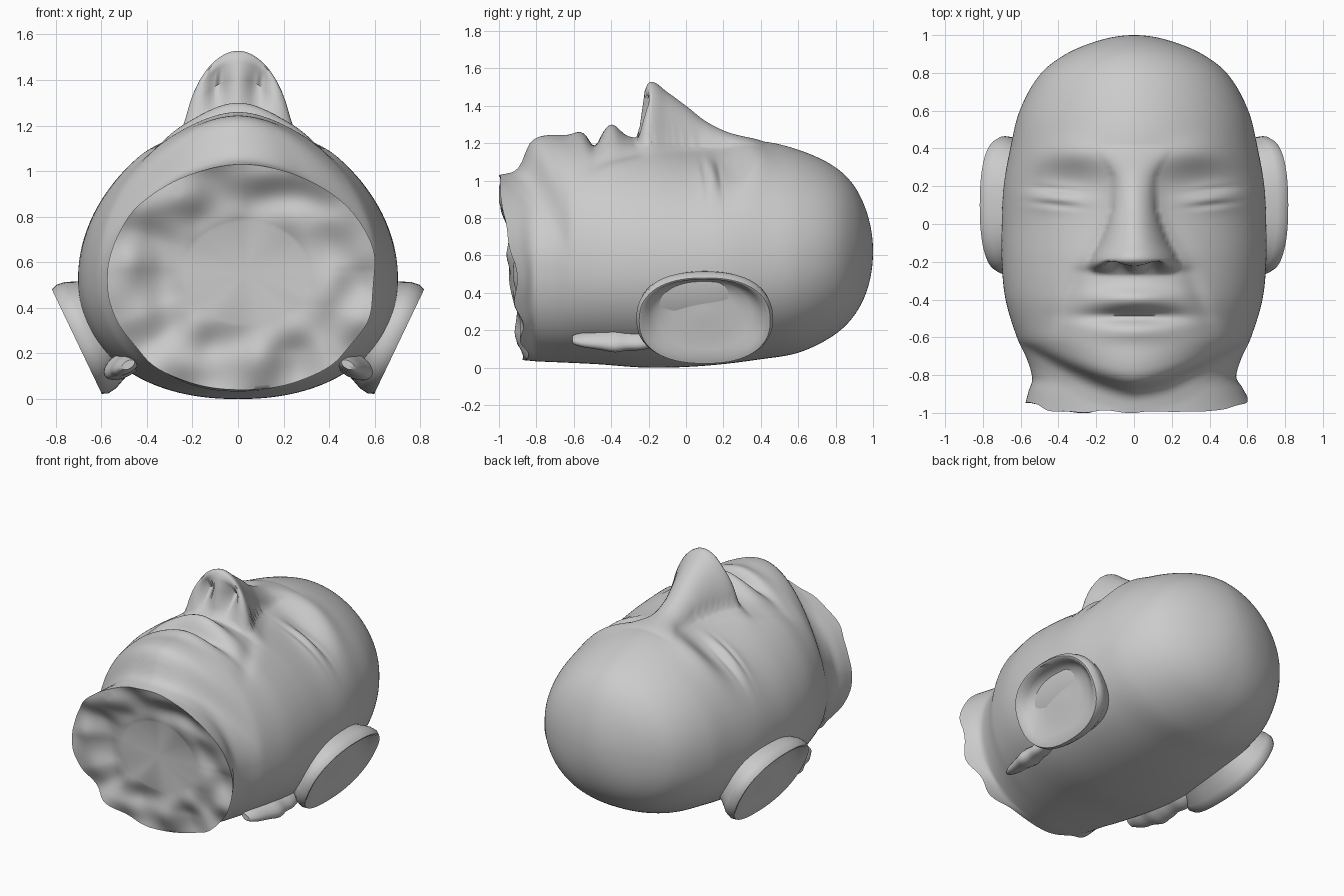
import bpy, bmesh, math
from mathutils import Vector, noise

if "Cube" in bpy.data.objects:
    bpy.data.objects.remove(bpy.data.objects["Cube"])


def loft(name, rings, smooth=60):
    """Skin closed rings into a solid, fanning each end to its middle."""
    bm = bmesh.new()
    vs = [[bm.verts.new(p) for p in r] for r in rings]
    n = len(vs[0])
    for a, b in zip(vs, vs[1:]):
        for i in range(n):
            j = (i + 1) % n
            bm.faces.new((a[i], a[j], b[j], b[i]))
    for ring in (vs[0], vs[-1]):
        mid = bm.verts.new(sum((v.co for v in ring), Vector()) / n)
        for i in range(n):
            bm.faces.new((ring[i], ring[(i + 1) % n], mid))
    bmesh.ops.recalc_face_normals(bm, faces=bm.faces)
    me = bpy.data.meshes.new(name)
    bm.to_mesh(me)
    bm.free()
    ob = bpy.data.objects.new(name, me)
    bpy.context.collection.objects.link(ob)
    bpy.ops.object.select_all(action='DESELECT')
    bpy.context.view_layer.objects.active = ob
    ob.select_set(True)
    bpy.ops.object.shade_smooth_by_angle(angle=math.radians(smooth))
    return ob


def curve(pts, t):
    """Smooth curve through (t, value) points, clamped at the ends."""
    if t <= pts[0][0]:
        return pts[0][1]
    if t >= pts[-1][0]:
        return pts[-1][1]
    k = next(i for i in range(len(pts) - 1) if pts[i + 1][0] >= t)

    def slope(i):
        a, b = pts[max(i - 1, 0)], pts[min(i + 1, len(pts) - 1)]
        return (b[1] - a[1]) / (b[0] - a[0])
    (x0, y0), (x1, y1) = pts[k], pts[k + 1]
    h = x1 - x0
    u = (t - x0) / h
    return ((2*u**3 - 3*u*u + 1) * y0 + (u**3 - 2*u*u + u) * h * slope(k)
            + (3*u*u - 2*u**3) * y1 + (u**3 - u*u) * h * slope(k + 1))


def by_root(pts):
    """Re-key a y table by sqrt(1 - y) so the crown comes out round."""
    return [(math.sqrt(1 - y), v) for y, v in pts]


def bump(x, cx, sx, y, cy, sy):
    return math.exp(-((x - cx) / sx) ** 2 - ((y - cy) / sy) ** 2)


def spow(v, e):
    return math.copysign(abs(v) ** e, v)


# Head outline from crown to neck: half width, face side, back side, widest height
WIDTH = by_root([(1, 0), (.97, .19), (.9, .36), (.8, .49), (.6, .605), (.4, .655), (.2, .69), (0, .7),
                 (-.2, .7), (-.4, .68), (-.6, .62), (-.72, .565), (-.82, .54), (-.9, .565), (-.97, .585)])
FACE = by_root([(1, .62), (.97, .82), (.9, .97), (.8, 1.07), (.6, 1.165), (.4, 1.21), (.2, 1.2),
                (0, 1.19), (-.2, 1.22), (-.4, 1.24), (-.6, 1.24), (-.76, 1.24), (-.83, 1.2),
                (-.87, 1.09), (-.9, 1.05), (-.97, 1.03)])
BACK = by_root([(1, .62), (.97, .42), (.9, .28), (.8, .18), (.6, .08), (.4, .045), (.1, .01),
                (-.2, 0), (-.5, .02), (-.97, .04)])
WIDEST = by_root([(1, .62), (.8, .6), (.4, .54), (0, .53), (-.5, .54), (-.97, .56)])
# Nose height and half width along y
NOSE = [(-.275, 0), (-.255, .03), (-.225, .24), (-.19, .31), (-.1, .27), (0, .21), (.1, .13),
        (.2, .07), (.3, .03), (.42, 0)]
NOSE_W = [(-.27, .22), (-.2, .235), (-.1, .185), (0, .145), (.1, .12), (.25, .12), (.4, .2)]


def face_relief(x, y):
    a = abs(x)
    # nose with soft shoulders
    t = a / curve(NOSE_W, y)
    h = max(curve(NOSE, y), 0)
    d = h * max(.1 * math.exp(-(max(t - .95, 0) / .3) ** 2), max(0, 1 - t * t) ** .55)
    # sockets under arched brows, eyelids, lid slits
    d -= .05 * bump(a, .33, .19, y, .2, .13)
    d += .025 * bump(a, .34, .2, y, .37 - .8 * (a - .34) ** 2, .08)
    d += .035 * bump(a, .4, .15, y, .13, .06)
    for off, depth in ((.09, .018), (.17, .014)):
        d -= depth * bump(a, .42, .12, y, off + .1 * (a - .3), .018)
    # lips, mouth crease, folds beside the mouth
    d += .06 * bump(x, 0, .22, y, -.395, .055)
    d -= .06 * bump(x, 0, .24, y, -.49, .035)
    d += .02 * bump(x, 0, .22, y, -.57, .05)
    d -= .018 * bump(a, .33 - .4 * (y + .35), .05, y, -.38, .15)
    return d


SEG, ROWS = 240, 220
rings = []
s_end = math.sqrt(1.97)
for r in range(ROWS):
    s = .012 + (s_end - .012) * r / (ROWS - 1)
    y = 1 - s * s
    w, back, zc = curve(WIDTH, s), curve(BACK, s), curve(WIDEST, s)
    jaw = .24 * min(1, max(0, (-.35 - y) / .3))
    ring = []
    for i in range(SEG):
        th = 2 * math.pi * i / SEG
        c, sn = math.cos(th), math.sin(th)
        ex, ez = (1.1, 1.0) if sn > 0 else (2 / 2.2, 2 / 2.2)
        x = w * spow(c, ex)
        # jaw line sweeps back towards the ears
        top = curve(FACE, math.sqrt(s * s + jaw * c * c)) if sn > 0 else 0
        z = zc + (top - zc if sn > 0 else zc - back) * spow(sn, ez)
        yy = y
        if sn > 0:
            z += face_relief(x, y) * min(1, sn * 1.6)
        # nostrils pushed up into the underside of the nose
        if -.28 < y < -.19 and z > 1.24:
            yy += .1 * bump(abs(x), .085, .05, z, 1.36, .07)
        # ragged neck end, shorter at the nape
        if y < -.8:
            k = (y + .8) / -.17
            x += .02 * k
            reach = .75 + .4 * sn
            rough = noise.noise(Vector((c * 2.5, sn * 2.5, 4)))
            yy = -.8 - .17 * k * (reach + .3 * rough)
            x *= 1 + .04 * k * rough
        ring.append((x, max(yy, -1), z))
    rings.append(ring)

# Broken neck face, sinking to a flat middle
rim = rings[-1]
for k in range(1, 17):
    f = 1 - .55 * k / 16
    u = k / 16
    ring = []
    for px, py, pz in rim:
        x, z = .05 + (px - .05) * f, .57 + (pz - .57) * f
        rough = .06 * noise.noise(Vector((x * 5, z * 5, 9))) * math.sin(math.pi * u)
        ring.append((x, max(py * (1 - u) - .9 * u + rough, -1), z))
    rings.append(ring)
loft("head", rings)

# Ears: flared cups tilted off the head, deepest under the upper rim
mid, up, out = Vector((.71, .1, .25)), Vector((.43, 0, .9)), Vector((.9, 0, -.43))
CUP = [(.15, -.085), (.45, -.095), (.68, -.085), (.83, -.04), (.92, -.004), (.96, -.003),
       (1, -.03), (.98, -.07), (.88, -.13), (.76, -.24)]
for side, sx in (("right", 1), ("left", -1)):
    rings = []
    for n, (scale, depth) in enumerate(CUP):
        ring = []
        for i in range(64):
            th = 2 * math.pi * i / 64
            cy, ct = spow(math.cos(th), .85), spow(math.sin(th), .85)
            p = mid + up * (.265 * scale * ct)
            p += out * depth * (.75 + .8 * scale * ct if n < 4 else 1)
            p.y += .365 * scale * cy
            ring.append((sx * p.x, p.y, p.z))
        rings.append(ring)
    loft(side + "_ear", rings)

    # torn ridge running from the lobe to the neck, mostly sunk in the head
    rings = []
    for k in range(1, 24):
        u = k / 24
        y = -.08 - .55 * u
        rad = math.sin(math.pi * u) ** .5 * (1 + .35 * noise.noise(Vector((sx, y * 9, 2))))
        ring = []
        for i in range(20):
            a = 2 * math.pi * i / 20
            out_d, up_d = .09 * rad * math.cos(a), .05 * rad * math.sin(a)
            ring.append((sx * (.53 - .05 * u + .85 * out_d + .5 * up_d), y,
                         .15 - .5 * out_d + .85 * up_d))
        rings.append(ring)
    loft(side + "_lobe_ridge", rings)
